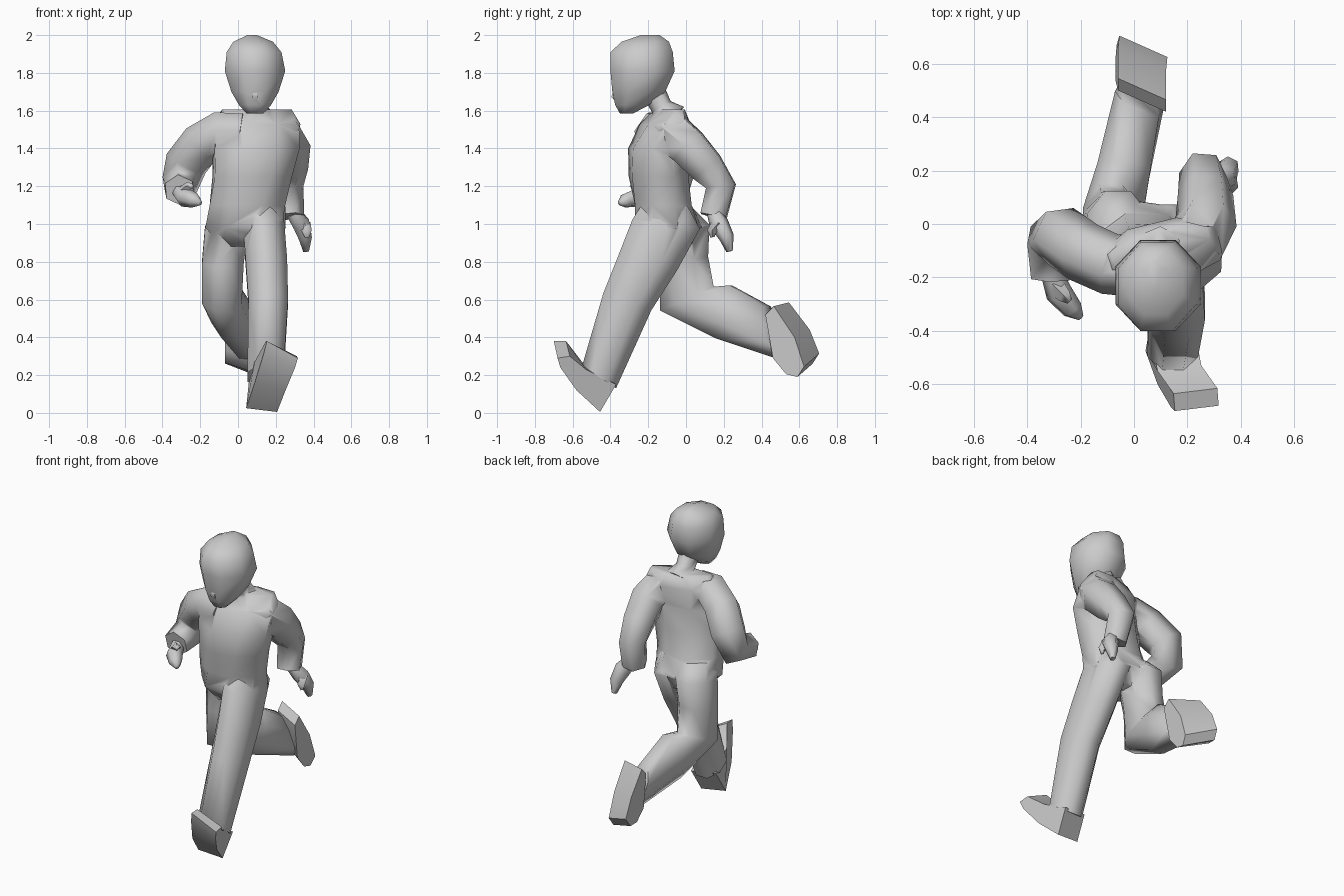
import bpy, bmesh
from math import sin, cos, pi, radians
from mathutils import Vector, Euler

cube = bpy.data.objects.get("Cube")
if cube:
    bpy.data.objects.remove(cube, do_unlink=True)

GREY = (0.6, 0.6, 0.6, 1)
grey = bpy.data.materials.new("plain grey")
grey.use_nodes = True
grey.diffuse_color = GREY
grey.node_tree.nodes["Principled BSDF"].inputs["Base Color"].default_value = GREY


def smooth(obj, angle):
    bpy.ops.object.select_all(action="DESELECT")
    obj.select_set(True)
    bpy.context.view_layer.objects.active = obj
    bpy.ops.object.shade_smooth_by_angle(angle=radians(angle))


def skin(name, rings, angle=75):
    """Join equal rings of points into a closed, smooth-shaded body."""
    bm = bmesh.new()
    loops = [[bm.verts.new(p) for p in ring] for ring in rings]
    n = len(loops[0])
    for low, high in zip(loops, loops[1:]):
        for i in range(n):
            j = (i + 1) % n
            bm.faces.new((low[i], low[j], high[j], high[i]))
    bm.faces.new(loops[0][::-1])
    bm.faces.new(loops[-1])
    bmesh.ops.recalc_face_normals(bm, faces=bm.faces)
    mesh = bpy.data.meshes.new(name)
    bm.to_mesh(mesh)
    bm.free()
    mesh.materials.append(grey)
    obj = bpy.data.objects.new(name, mesh)
    bpy.context.collection.objects.link(obj)
    smooth(obj, angle)
    return obj


def outline(rx, ry, sides):
    """Flat-sided oval that reaches exactly rx and ry."""
    grow = 1 / cos(pi / sides)
    turns = [(i + 0.5) * 2 * pi / sides for i in range(sides)]
    return [Vector((rx * grow * cos(a), ry * grow * sin(a), 0)) for a in turns]


def loft(name, sections, sides=8):
    """Sections: centre x, y, z, half width, half depth, tilt, yaw."""
    rings = []
    for x, y, z, rx, ry, tilt, yaw in sections:
        turn = Euler((radians(tilt), 0, radians(yaw))).to_matrix()
        rings.append([Vector((x, y, z)) + turn @ p for p in outline(rx, ry, sides)])
    return skin(name, rings)


def limb(name, path, sides=6):
    """Path: x, y, z, radius; rings follow the bends."""
    points = [Vector(p[:3]) for p in path]
    last = len(points) - 1
    heading = Vector((0, 0, 1))
    turn = heading.rotation_difference(heading)
    rings = []
    for i, point in enumerate(points):
        new = (points[min(i + 1, last)] - points[max(i - 1, 0)]).normalized()
        turn = heading.rotation_difference(new) @ turn
        heading = new
        r = path[i][3]
        rings.append([point + turn @ p for p in outline(r, r, sides)])
    return skin(name, rings)


def shoe(name, profile, side):
    """Profile: x, y, z, roll; widened both ways along the rolled side vector."""
    rings = []
    for sign in (-1, 1):
        rings.append([Vector((x, y, z)) + sign * Vector((*side, -roll))
                      for x, y, z, roll in profile])
    skin(name, rings, 50)


def merge(body, parts):
    """Fuse the parts into the body as one skin."""
    for part in parts:
        join = body.modifiers.new("join", "BOOLEAN")
        join.operation = "UNION"
        join.solver = "EXACT"
        join.object = part
        bpy.context.view_layer.objects.active = body
        bpy.ops.object.modifier_apply(modifier=join.name)
        bpy.data.objects.remove(part, do_unlink=True)
    smooth(body, 75)


# Head, nose and neck
head = loft("head", [
    (.09, -.315, 1.585, .045, .035, 0, 0),
    (.09, -.285, 1.63, .085, .09, 0, 0),
    (.09, -.25, 1.7, .125, .14, 0, 0),
    (.09, -.23, 1.81, .16, .17, 0, 0),
    (.085, -.235, 1.91, .145, .165, 0, 0),
    (.08, -.215, 1.965, .105, .125, 0, 0),
    (.075, -.19, 2, .025, .05, 0, 0),
])
nose = limb("nose", [(.09, -.375, 1.72, .006), (.09, -.382, 1.675, .014),
                     (.09, -.36, 1.65, .01)], 4)
merge(head, [nose])
neck = limb("neck", [(.1, -.08, 1.56, .08), (.095, -.13, 1.62, .05), (.09, -.18, 1.72, .055)])

# Torso
torso = loft("body", [
    (.04, -.08, .88, .11, .1, 0, -10),
    (.04, -.09, .98, .205, .17, 0, -8),
    (.05, -.12, 1.1, .2, .15, 0, 0),
    (.075, -.145, 1.25, .205, .15, 0, 6),
    (.095, -.15, 1.4, .225, .145, 0, 8),
    (.095, -.11, 1.53, .23, .115, 0, 14),
    (.1, -.085, 1.605, .185, .06, 0, 16),
])

# Leading left leg and shoe
left_leg = loft("left_leg", [
    (.13, -.11, 1.1, .09, .12, -4, 0),
    (.135, -.105, 1, .11, .18, -8, 0),
    (.15, -.2, .8, .11, .16, -16, 0),
    (.16, -.31, .59, .105, .135, -20, 0),
    (.145, -.46, .19, .095, .108, -34, 0),
])
shoe("left_shoe", [
    (.14, -.38, .16, .01), (.125, -.465, .015, .01), (.17, -.59, .14, .02),
    (.22, -.675, .28, .04), (.235, -.69, .335, .045), (.23, -.625, .34, .04),
    (.17, -.54, .25, .02),
], (.082, .01))

# Trailing right leg and shoe
right_leg = loft("right_leg", [
    (-.04, -.06, 1.08, .09, .1, 0, 0),
    (-.06, -.02, .98, .115, .145, 6, 0),
    (-.08, -.01, .8, .11, .13, 12, 0),
    (-.085, .005, .605, .105, .155, 24, 0),
    (-.04, .2, .535, .1, .145, 75, -8),
    (.02, .465, .425, .095, .145, 107, -30),
])
shoe("right_shoe", [
    (.03, .46, .53, .01), (.03, .505, .575, .01), (.03, .615, .42, .02),
    (.035, .665, .28, .035), (.025, .63, .225, .035), (.02, .57, .235, .03),
    (.02, .5, .31, .02),
], (.09, -.04))

# Left arm swinging back
left_arm = limb("left_arm", [
    (.15, -.11, 1.48, .1), (.23, -.07, 1.48, .105), (.27, .01, 1.41, .1),
    (.268, .11, 1.3, .09), (.258, .185, 1.2, .077), (.272, .145, 1.04, .068),
])
limb("left_hand", [
    (.29, .15, 1.06, .035), (.335, .175, 1, .045), (.355, .215, .93, .035),
    (.36, .23, .855, .015),
])
limb("left_thumb", [(.35, .17, 1, .025), (.365, .135, .96, .018), (.365, .14, .93, .008)], 4)

# Right arm swinging forward
right_arm = limb("right_arm", [
    (.02, -.16, 1.48, .1), (-.09, -.15, 1.49, .1), (-.19, -.105, 1.43, .1),
    (-.275, -.045, 1.32, .1), (-.308, -.06, 1.21, .087), (-.31, -.2, 1.18, .072),
])
limb("right_hand", [
    (-.31, -.18, 1.17, .035), (-.28, -.26, 1.14, .045), (-.23, -.32, 1.125, .035),
    (-.2, -.35, 1.11, .012),
])
limb("right_thumb", [(-.29, -.24, 1.17, .025), (-.26, -.27, 1.2, .018), (-.24, -.29, 1.2, .008)], 4)

# One continuous suit
merge(torso, [neck, left_arm, right_arm, left_leg, right_leg])
